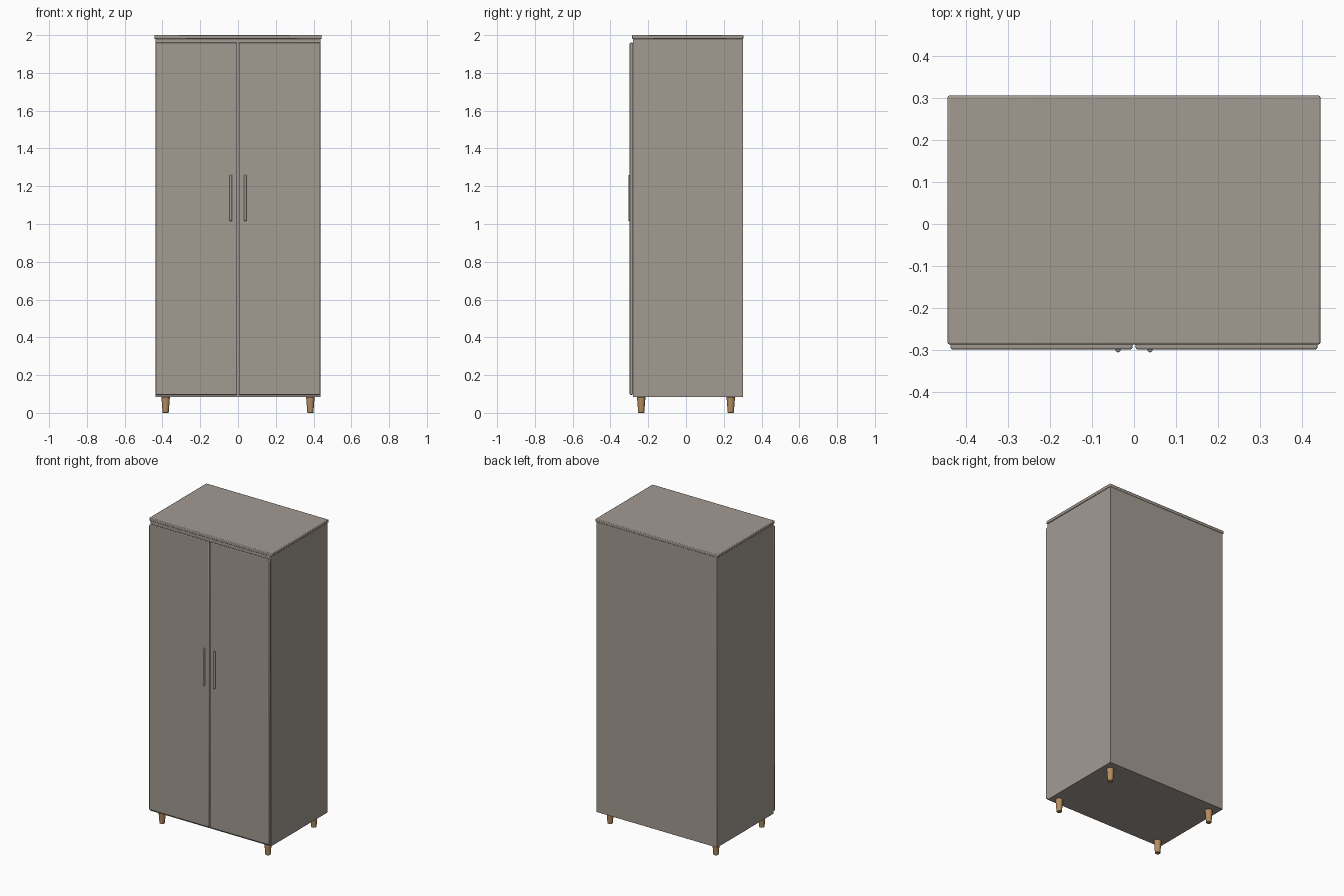
import bpy, math

if "Cube" in bpy.data.objects:
    bpy.data.objects.remove(bpy.data.objects["Cube"])


def material(name, color):
    m = bpy.data.materials.new(name)
    m.diffuse_color = (*color, 1)
    m.use_nodes = True
    m.node_tree.nodes["Principled BSDF"].inputs["Base Color"].default_value = m.diffuse_color
    return m


TAUPE = material("taupe_paint", (0.37, 0.325, 0.29))
WOOD = material("wood", (0.47, 0.27, 0.12))


def finish(o, name, mat, bevel, segments=2):
    o.name = name
    o.data.materials.append(mat)
    if bevel:
        b = o.modifiers.new("rounded_edges", 'BEVEL')
        b.width = bevel
        b.segments = segments
        b.limit_method = 'ANGLE'
        b.angle_limit = math.radians(50)
    bpy.ops.object.shade_smooth_by_angle(angle=math.radians(40))
    return o


def box(name, lo, hi, mat, bevel=0.0):
    bpy.ops.mesh.primitive_cube_add(size=1, location=[(a + b) / 2 for a, b in zip(lo, hi)])
    o = bpy.context.object
    o.scale = [b - a for a, b in zip(lo, hi)]
    bpy.ops.object.transform_apply(location=False, rotation=False, scale=True)
    return finish(o, name, mat, bevel)


# Carcass and overhanging top
box("cabinet_body", (-0.437, -0.281, 0.083), (0.437, 0.302, 1.981), TAUPE, 0.001)
box("top_panel", (-0.443, -0.286, 1.98), (0.443, 0.305, 2.0), TAUPE, 0.004)

for side, s in (("left", -1), ("right", 1)):
    # Door with a narrow gap at the centre
    x0, x1 = sorted((s * 0.004, s * 0.436))
    box(f"{side}_door", (x0, -0.298, 0.096), (x1, -0.281, 1.96), TAUPE, 0.004)

    # Slim rounded bar handle
    bpy.ops.mesh.primitive_cylinder_add(vertices=24, radius=0.0065, depth=0.245,
                                        location=(s * 0.038, -0.2985, 1.138))
    finish(bpy.context.object, f"{side}_handle", TAUPE, 0.003)

    # Tapered legs
    for end, y in (("front", -0.237), ("back", 0.237)):
        bpy.ops.mesh.primitive_cone_add(vertices=32, radius1=0.016, radius2=0.0225, depth=0.084,
                                        location=(s * 0.383, y, 0.042))
        finish(bpy.context.object, f"{end}_{side}_leg", WOOD, 0.002)
